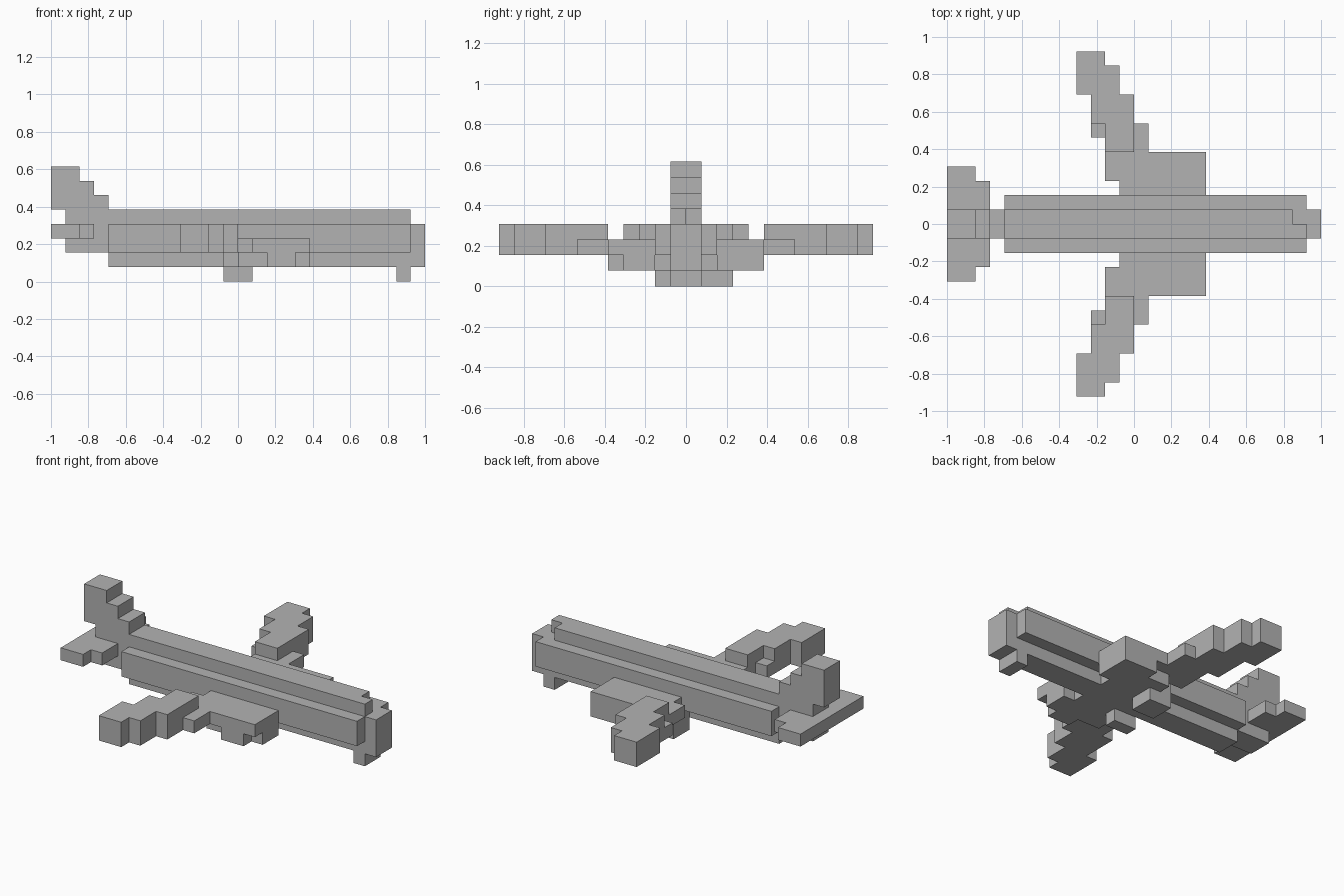
import bpy, bmesh
from math import radians
from mathutils import Vector

cube = bpy.data.objects.get("Cube")
if cube:
    bpy.data.objects.remove(cube)

U = 1 / 13  # size of one block

grey = bpy.data.materials.new("plain_grey")
grey.use_nodes = True
COLOUR = (0.45, 0.45, 0.45, 1)
grey.diffuse_color = COLOUR
grey.node_tree.nodes["Principled BSDF"].inputs["Base Color"].default_value = COLOUR

AXES = [Vector(a) for a in ((1, 0, 0), (0, 1, 0), (0, 0, 1))]


def block_part(name, boxes, side=1):
    """Merge boxes (x0, x1, y0, y1, z0, z1 in blocks) into one clean shell."""
    cells = set()
    for x0, x1, y0, y1, z0, z1 in boxes:
        if side < 0:
            y0, y1 = -y1, -y0
        cells |= {(x, y, z) for x in range(x0, x1)
                  for y in range(y0, y1) for z in range(z0, z1)}
    bm = bmesh.new()
    for cell in cells:
        centre = Vector(cell) + Vector((0.5, 0.5, 0.5))
        for i in range(3):
            a, b = AXES[(i + 1) % 3] / 2, AXES[(i + 2) % 3] / 2
            for s in (1, -1):
                step = AXES[i] * s
                if tuple(int(c) for c in Vector(cell) + step) in cells:
                    continue
                mid = centre + step / 2
                corners = [mid - a - b, mid + a - b, mid + a + b, mid - a + b]
                bm.faces.new([bm.verts.new(c * U) for c in corners[::s]])
    bmesh.ops.remove_doubles(bm, verts=bm.verts, dist=U / 100)
    bmesh.ops.dissolve_limit(bm, angle_limit=radians(1), verts=bm.verts, edges=bm.edges)
    mesh = bpy.data.meshes.new(name)
    bm.to_mesh(mesh)
    bm.free()
    mesh.materials.append(grey)
    obj = bpy.data.objects.new(name, mesh)
    bpy.context.collection.objects.link(obj)


# Body: core, side bulges, narrow tail boom, nose and uneven roof ridge
block_part("fuselage", [
    (-9, 12, -1, 1, 1, 4),
    (-9, 12, -2, 2, 2, 4),
    (-12, -9, -1, 1, 2, 5),
    (12, 13, -1, 1, 1, 4),
    (-9, 11, -1, 1, 4, 5),
    (11, 12, -1, 0, 4, 5),
])

# Stepped tail fin and tailplane
block_part("tail_fin", [(-13, -11, -1, 1, 5, 8), (-11, -10, -1, 1, 5, 7),
                        (-10, -9, -1, 1, 5, 6)])
block_part("tailplane", [(-13, -11, -4, 4, 3, 4), (-11, -10, -3, 3, 3, 4)])

# Swept wings, stepping outwards from a thick root
OUTER_WING = [
    (-4, -2, 9, 12, 2, 4),
    (-2, -1, 5, 11, 2, 4),
    (-1, 0, 5, 9, 2, 4),
    (-3, -2, 7, 9, 2, 4),
    (-3, -2, 6, 7, 2, 3),
    (0, 1, 5, 7, 2, 3),
    (-2, 5, 3, 5, 2, 3),
    (-1, 5, 2, 3, 2, 3),
]
ROOT = [
    (-1, 4, 1, 2, 1, 2),
    (-1, 5, 2, 3, 1, 2),
    (0, 5, 3, 4, 1, 2),
    (2, 4, 4, 5, 1, 2),
]
block_part("left_wing", OUTER_WING + ROOT + [(4, 5, 4, 5, 1, 2)])
block_part("right_wing", OUTER_WING + ROOT, side=-1)

# Landing gear
block_part("nose_gear", [(11, 12, -1, 1, 0, 1)])
block_part("left_main_gear", [(-1, 1, 1, 3, 0, 1)])
block_part("right_main_gear", [(-1, 1, 1, 2, 0, 1)], side=-1)
